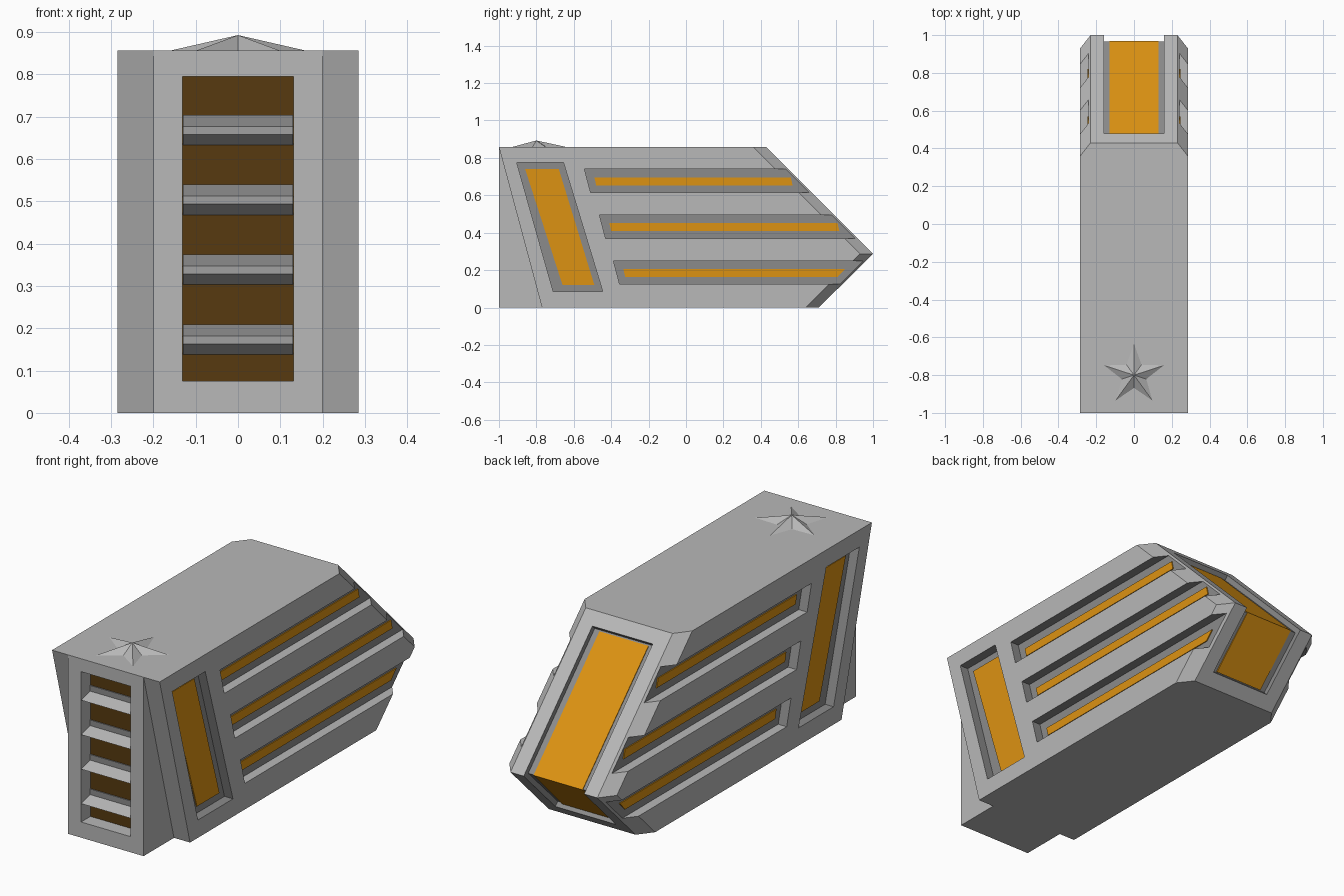
import bpy, bmesh, math

cube = bpy.data.objects.get("Cube")
if cube:
    bpy.data.objects.remove(cube, do_unlink=True)


def material(name, rgb):
    m = bpy.data.materials.new(name)
    m.use_nodes = True
    m.diffuse_color = (*rgb, 1)
    m.node_tree.nodes["Principled BSDF"].inputs["Base Color"].default_value = (*rgb, 1)
    return m


GREY, DARK, BROWN, ORANGE = range(4)
MATS = [material("light grey", (0.48, 0.48, 0.48)),
        material("dark grey", (0.26, 0.26, 0.26)),
        material("dark brown", (0.095, 0.042, 0.005)),
        material("amber", (0.72, 0.29, 0.006))]


def finish(name, bm, mat):
    bmesh.ops.recalc_face_normals(bm, faces=bm.faces)
    for f in bm.faces:
        f.material_index = mat
    me = bpy.data.meshes.new(name)
    bm.to_mesh(me)
    bm.free()
    for m in MATS:
        me.materials.append(m)
    ob = bpy.data.objects.new(name, me)
    bpy.context.collection.objects.link(ob)
    return ob


def loft(name, sections, mat=GREY):
    """Skin a list of (x, [(y, z), ...]) sections and cap both ends."""
    bm = bmesh.new()
    rings = [[bm.verts.new((x, y, z)) for y, z in pts] for x, pts in sections]
    n = len(rings[0])
    for a, b in zip(rings, rings[1:]):
        for i in range(n):
            j = (i + 1) % n
            bm.faces.new((a[i], a[j], b[j], b[i]))
    bm.faces.new(rings[0])
    bm.faces.new(rings[-1])
    return finish(name, bm, mat)


def prism(name, pts, x0, x1, mat=GREY):
    return loft(name, [(x0, pts), (x1, pts)], mat)


def cut(target, cutter):
    cutter.hide_render = True
    mod = target.modifiers.new("cut", 'BOOLEAN')
    mod.operation, mod.solver, mod.object = 'DIFFERENCE', 'EXACT', cutter
    bpy.context.view_layer.objects.active = target
    bpy.ops.object.modifier_apply(modifier=mod.name)
    bpy.data.objects.remove(cutter, do_unlink=True)


# Hull: wedge-tailed block with chamfered tail edges
TOP, TIP = 0.857, 0.287


def profile(back):
    return [(-1, 0), (0.71 - back, 0), (1 - back, TIP), (0.43 - back, TOP), (-1, TOP)]


hull = loft("hull", [(-0.285, profile(0.07)), (-0.23, profile(0)),
                     (0.23, profile(0)), (0.285, profile(0.07))])

# Side grooves: bottom z and start y of each
grooves = [(0.615, -0.51), (0.37, -0.43), (0.125, -0.355)]
strip_ends = [(0.57, 0.56), (0.82, 0.81), (0.81, 0.85)]

for s, side in ((1, "left"), (-1, "right")):
    # Slanted cheek beside the front column
    cut(hull, prism("cheek_cutter", [(-1.0268, 0.957), (-0.7432, -0.1), (-1.3, -0.1), (-1.3, 0.957)],
                    s * 0.2, s * 0.4))

    # Tall slanted panel
    cut(hull, prism("panel_cutter", [(-0.905, 0.775), (-0.655, 0.775), (-0.445, 0.085), (-0.71, 0.085)],
                    s * 0.24, s * 0.4, DARK))
    prism(side + "_panel", [(-0.86, 0.74), (-0.68, 0.74), (-0.49, 0.12), (-0.66, 0.12)],
          s * 0.238, s * 0.245, ORANGE)

    # Long grooves with glowing strips
    for i, ((z, y), (e0, e1)) in enumerate(zip(grooves, strip_ends)):
        c = prism("groove_cutter", [(y, z), (1.2, z), (1.2, z + 0.125), (y - 0.033, z + 0.125)],
                  s * 0.24, s * 0.4, DARK)
        for f in c.data.polygons:
            if f.normal.z < -0.9:
                f.material_index = GREY
        cut(hull, c)
        prism(f"{side}_strip_{i + 1}",
              [(y + 0.03, z + 0.038), (e0, z + 0.038), (e1, z + 0.081), (y + 0.02, z + 0.081)],
              s * 0.238, s * 0.245, ORANGE)

# Tail window recess wrapping over the point
cut(hull, prism("tail_cutter", [(0.462, 0.789), (0.602, 0.929), (1.3, TIP), (0.88, -0.07),
                                (0.742, 0.068), (0.965, TIP)], -0.16, 0.16, DARK))
prism("tail_window", [(0.47, 0.786), (0.969, TIP), (0.75, 0.066),
                      (0.74, 0.076), (0.955, TIP), (0.46, 0.776)], -0.13, 0.13, ORANGE)

# Front vent recess with a brown back wall
BACK = -0.93
vent = prism("vent_cutter", [(-1.2, 0.075), (BACK, 0.075), (BACK, 0.795), (-1.2, 0.795)], -0.131, 0.131)
for f in vent.data.polygons:
    if f.normal.y > 0.9:
        f.material_index = BROWN
cut(hull, vent)

# Wedge slats and the dark bands above them
for i in range(4):
    z = 0.137 + 0.1652 * i
    prism(f"vent_slat_{i + 1}", [(-1, z + 0.026), (BACK + 0.002, z + 0.047), (BACK + 0.002, z)], -0.13, 0.13)
    prism(f"vent_band_{i + 1}", [(BACK - 0.005, z + 0.04), (BACK + 0.002, z + 0.04),
                                 (BACK + 0.002, z + 0.072), (BACK - 0.005, z + 0.072)], -0.13, 0.13, DARK)

# Raised star on the roof
bm = bmesh.new()
ring = []
for k in range(10):
    r = 0.17 if k % 2 == 0 else 0.07
    a = math.pi / 2 + k * math.pi / 5
    ring.append(bm.verts.new((r * math.cos(a), -0.8 + r * math.sin(a), TOP - 0.001)))
peak = bm.verts.new((0, -0.8, 0.893))
for k in range(10):
    bm.faces.new((ring[k], ring[(k + 1) % 10], peak))
bm.faces.new(ring[::-1])
finish("roof_star", bm, GREY)
